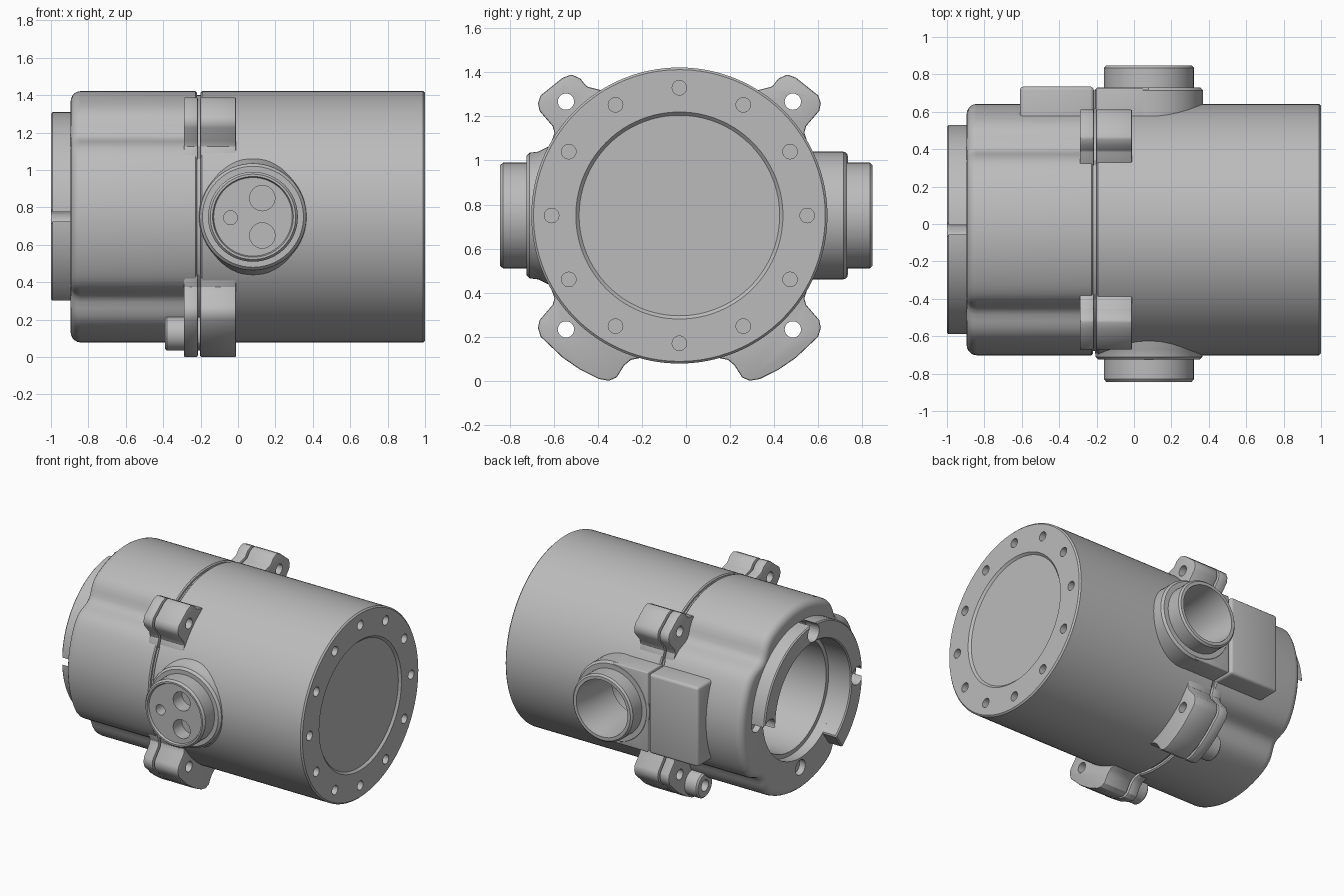
import bpy, bmesh, math
from mathutils import Vector

cube = bpy.data.objects.get("Cube")
if cube:
    bpy.data.objects.remove(cube)

CY, CZ = -0.03, 0.75          # main axis runs along x through here
R = 0.672
PORT_X = 0.08

grey = bpy.data.materials.new("cast_grey")
grey.use_nodes = True
colour = (0.5, 0.5, 0.5, 1)
grey.diffuse_color = colour
grey.node_tree.nodes["Principled BSDF"].inputs["Base Color"].default_value = colour


def finish(bm, name):
    bmesh.ops.remove_doubles(bm, verts=bm.verts, dist=1e-5)
    bmesh.ops.recalc_face_normals(bm, faces=bm.faces)
    mesh = bpy.data.meshes.new(name)
    bm.to_mesh(mesh)
    bm.free()
    mesh.materials.append(grey)
    obj = bpy.data.objects.new(name, mesh)
    bpy.context.collection.objects.link(obj)
    return obj


def along_x(y=0, z=0):
    return lambda a, u, v: Vector((a, CY + y + u, CZ + z + v))


def along_y(side, x=PORT_X, z=0):
    return lambda a, u, v: Vector((x + u, CY + side * a, CZ + z + v))


def lathe(name, profile, place, n=64, radial=lambda a, r, t: r):
    """Revolve a closed (axial, radius) profile; place maps it into the model."""
    bm = bmesh.new()
    rings = []
    for a, r in profile:
        ring = []
        for i in range(n):
            t = math.tau * i / n
            q = radial(a, r, t)
            ring.append(bm.verts.new(place(a, q * math.cos(t), q * math.sin(t))))
        rings.append(ring)
    for k, ring in enumerate(rings):
        k2 = (k + 1) % len(rings)
        if profile[k][1] == 0 and profile[k2][1] == 0:
            continue
        for i in range(n):
            j = (i + 1) % n
            bm.faces.new((ring[i], ring[j], rings[k2][j], rings[k2][i]))
    return finish(bm, name)


def drill(a0, a1, r, place, n=24):
    return lathe("cutter", [(a0, 0), (a0, r), (a1, r), (a1, 0)], place, n)


def prism(name, outline, x0, x1):
    """Extrude a (y, z) outline, relative to the main axis, along x."""
    bm = bmesh.new()
    face = bm.faces.new([bm.verts.new((x0, CY + y, CZ + z)) for y, z in outline])
    new = bmesh.ops.extrude_face_region(bm, geom=[face])["geom"]
    moved = [v for v in new if isinstance(v, bmesh.types.BMVert)]
    bmesh.ops.translate(bm, verts=moved, vec=(x1 - x0, 0, 0))
    return finish(bm, name)


def apply(obj, mod):
    bpy.context.view_layer.objects.active = obj
    bpy.ops.object.modifier_apply(modifier=mod.name)


def bevel(obj, width, segments=2):
    mod = obj.modifiers.new("bevel", "BEVEL")
    mod.width, mod.segments = width, segments
    mod.limit_method, mod.angle_limit = "ANGLE", math.radians(35)
    apply(obj, mod)


def cut(obj, cutters):
    for c in cutters:
        mod = obj.modifiers.new("cut", "BOOLEAN")
        mod.operation, mod.solver, mod.object = "DIFFERENCE", "EXACT", c
        apply(obj, mod)
        bpy.data.objects.remove(c)


def polar(r, degrees):
    t = math.radians(degrees)
    return r * math.cos(t), r * math.sin(t)


# Main shell: closed end at +x with a shallow round recess, bored from -x
shell = lathe("main_shell", [
    (-0.2, 0.43), (-0.2, R - 0.008), (-0.192, R), (0.99, R), (1.0, R - 0.01),
    (1.0, 0.47), (0.985, 0.455), (0.985, 0), (0.85, 0), (0.85, 0.43)],
    along_x(), 128)
cut(shell, [drill(0.93, 1.1, 0.033, along_x(*polar(0.58, 30 * i))) for i in range(12)]
    + [drill(0.3, 0.9, 0.2, along_y(1), 48)])


# End cover with four smooth bolt troughs at the diagonals
def troughs(a, r, t):
    if r < 0.56:
        return r
    off = (math.degrees(t) % 90) - 45
    return r * (1 - 0.095 * math.exp(-(off / 8) ** 2))


fillet = [(-0.84 - 0.055 * math.sin(s * math.pi / 10),
           R - 0.055 + 0.055 * math.cos(s * math.pi / 10)) for s in range(6)]
cover = lathe("end_cover", [(-0.22, 0.4), (-0.22, R - 0.008), (-0.228, R)] + fillet
              + [(-0.895, 0.43), (-0.82, 0.43), (-0.82, 0.4)], along_x(), 128, troughs)
lathe("joint_seal", [(-0.23, 0.45), (-0.23, 0.65), (-0.19, 0.65), (-0.19, 0.45)],
      along_x(), 96)

# Raised partial ring around the open end
steps = [-3 + 237 * i / 60 for i in range(61)]
ring = prism("end_ring", [polar(0.56, t) for t in steps]
             + [polar(0.43, t) for t in reversed(steps)], -1.0, -0.88)
bevel(ring, 0.008, 1)
cut(cover, [drill(-1.1, -0.85, 0.055, along_x(*polar(0.5, 90 * i))) for i in range(4)])
cut(ring, [drill(-1.1, -0.85, 0.065, along_x(*polar(0.5, 90 * i))) for i in range(3)])

# Clamp lugs: a thin half on the cover and a thick half on the shell
upper = [(0.25, 0.5), (0.36, 0.57), (0.42, 0.585), (0.45, 0.622), (0.49, 0.64),
         (0.53, 0.625), (0.63, 0.545), (0.642, 0.51), (0.635, 0.475), (0.575, 0.405),
         (0.567, 0.375), (0.59, 0.31), (0.45, 0.26)]
lower = [(0.45, -0.26), (0.59, -0.31), (0.567, -0.375), (0.575, -0.405),
         (0.635, -0.475), (0.642, -0.51), (0.63, -0.55), (0.53, -0.645),
         (0.45, -0.70), (0.365, -0.742), (0.32, -0.75), (0.285, -0.735),
         (0.25, -0.68), (0.22, -0.655), (0.17, -0.645), (0.17, -0.5)]
for side, label in ((-1, "front"), (1, "back")):
    for level, outline in (("upper", upper), ("lower", lower)):
        hz = 0.517 if level == "upper" else -0.517
        for half, x0, x1 in (("cover", -0.29, -0.215), ("shell", -0.203, -0.01)):
            lug = prism(f"{label}_{level}_{half}_lug",
                        [(side * y, z) for y, z in outline], x0, x1)
            bevel(lug, 0.008)
            cut(lug, [drill(-0.4, 0.1, 0.037, along_x(side * 0.515, hz))])
    # Small screw boss beside each foot
    lathe(f"{label}_foot_boss", [(-0.2, 0), (-0.2, 0.09), (-0.38, 0.09), (-0.39, 0.08),
          (-0.39, 0.04), (-0.32, 0.04), (-0.32, 0)], along_x(side * 0.37, -0.625), 32)

# Front port: capped, with two large sockets and one small one
lathe("front_port_neck", [(0.5, 0), (0.5, 0.32), (0.6, 0.31), (0.64, 0.29), (0.68, 0.285),
      (0.695, 0.27), (0.695, 0)], along_y(-1))
cap = lathe("front_port_cap", [(0.6, 0), (0.6, 0.24), (0.8, 0.24), (0.815, 0.228),
            (0.815, 0.216), (0.8, 0.21), (0.8, 0)], along_y(-1))
cut(cap, [drill(0.7, 0.9, r, along_y(-1, x, z))
          for x, z, r in ((0.13, 0.1, 0.068), (0.13, -0.1, 0.068), (-0.04, -0.005, 0.037))])

# Back port: open tube on a stepped neck
lathe("back_port", [(0.5, 0.185), (0.5, 0.29), (0.745, 0.29), (0.76, 0.275), (0.76, 0.24),
      (0.865, 0.24), (0.877, 0.228), (0.877, 0.205), (0.72, 0.185)], along_y(1))


# Flat pad on the cover, and the web that ties the back port to it
def pad(name, x0, x1, top, width):
    w, inner = 0.288, 0.48
    obj = prism(name, [(inner, -w), (top, -w), (top, w), (inner, w)], x0, x1)
    bevel(obj, width, 3)
    return obj


pad("side_pad", -0.61, -0.215, 0.765, 0.02)
web = pad("port_web", -0.203, PORT_X, 0.758, 0.008)
cut(web, [drill(0.3, 0.9, 0.2, along_y(1), 48)])

# Smooth shading with sharp edges kept
for obj in bpy.context.scene.objects:
    obj.select_set(obj.type == "MESH")
bpy.context.view_layer.objects.active = shell
bpy.ops.object.shade_smooth_by_angle(angle=math.radians(30))
